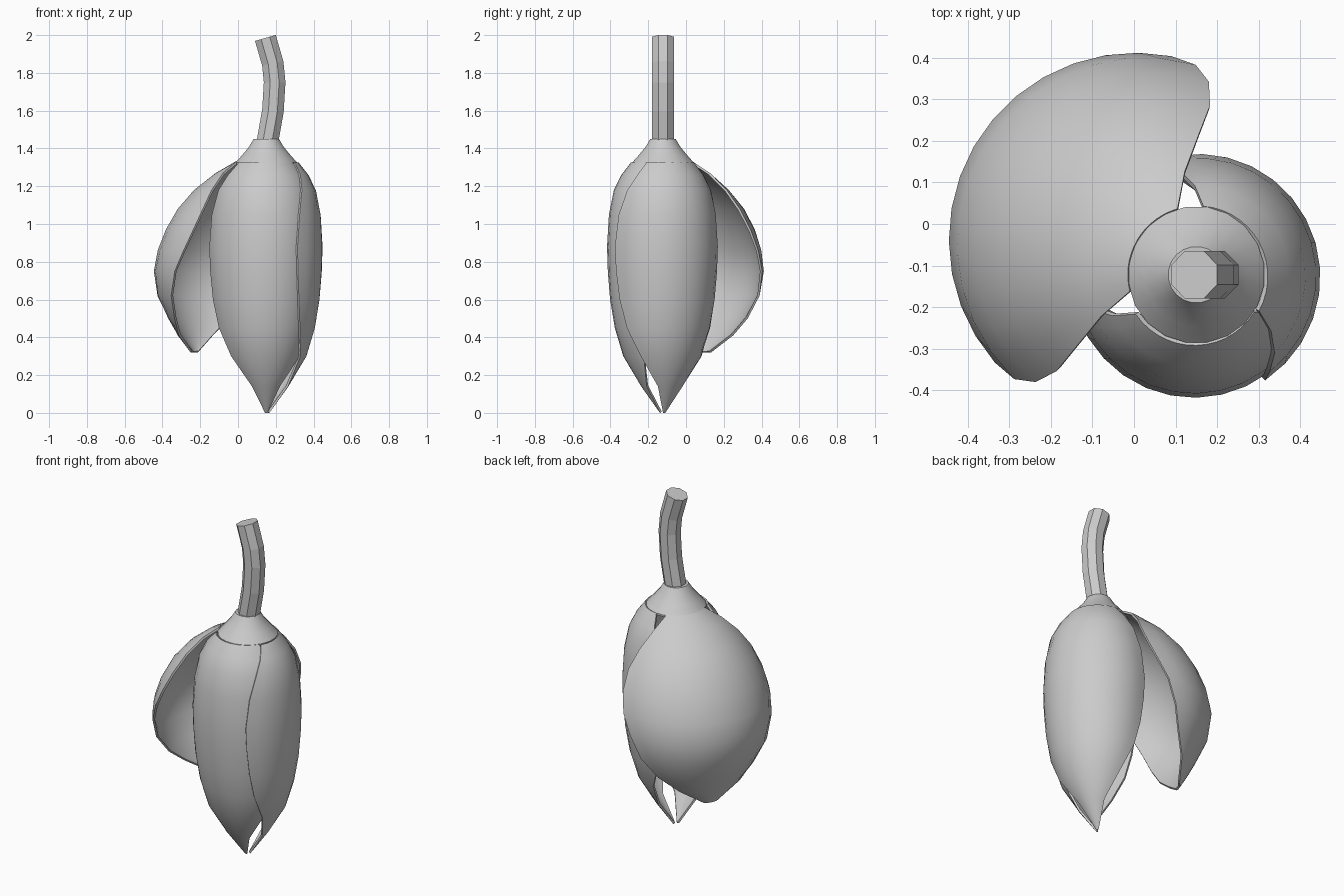
import bpy, bmesh, math
from mathutils import Vector

if "Cube" in bpy.data.objects:
    bpy.data.objects.remove(bpy.data.objects["Cube"])

AXIS = Vector((0.15, -0.122, 0))

grey = bpy.data.materials.new("plain grey")
grey.use_nodes = True
grey.diffuse_color = (0.6, 0.6, 0.6, 1)
grey.node_tree.nodes["Principled BSDF"].inputs["Base Color"].default_value = (0.6, 0.6, 0.6, 1)


def make_object(name, rings, closed, smooth, thickness=0):
    """Skin a list of point rings; closed rings are capped at both ends."""
    bm = bmesh.new()
    rows = [[bm.verts.new(p) for p in ring] for ring in rings]
    n = len(rows[0])
    for low, high in zip(rows, rows[1:]):
        for i in range(n if closed else n - 1):
            j = (i + 1) % n
            bm.faces.new((low[i], low[j], high[j], high[i]))
    if closed:
        bm.faces.new(rows[0][::-1])
        bm.faces.new(rows[-1])
    mesh = bpy.data.meshes.new(name)
    bm.to_mesh(mesh)
    bm.free()
    mesh.materials.append(grey)
    obj = bpy.data.objects.new(name, mesh)
    bpy.context.collection.objects.link(obj)
    bpy.ops.object.select_all(action='DESELECT')
    obj.select_set(True)
    bpy.context.view_layer.objects.active = obj
    if thickness:
        mod = obj.modifiers.new("thickness", 'SOLIDIFY')
        mod.thickness = thickness
        mod.offset = -1
        bpy.ops.object.modifier_apply(modifier=mod.name)
    if smooth:
        bpy.ops.object.shade_smooth_by_angle(angle=math.radians(40))
    return obj


def petal(name, facing, rows, spiral, columns=14):
    """Each row holds height, outward shift, arc radius and half angle."""
    facing = math.radians(facing)
    out = Vector((math.cos(facing), math.sin(facing), 0))
    rings = []
    for z, shift, radius, half in rows:
        ring = []
        for i in range(columns + 1):
            t = 2 * i / columns - 1
            a = facing + math.radians(half) * t
            r = radius * (1 - spiral * t)
            ring.append(AXIS + out * shift + Vector((r * math.cos(a), r * math.sin(a), z)))
        rings.append(ring)
    return make_object(name, rings, False, True, 0.012)


# Closed petals wrap the bud and overlap slightly
closed_rows = [
    (0.0, 0, 0.016, 25), (0.14, 0, 0.115, 40), (0.3, 0, 0.21, 60),
    (0.45, 0, 0.255, 74), (0.6, 0, 0.28, 80), (0.75, 0, 0.292, 83),
    (0.88, 0, 0.296, 84), (1.05, 0, 0.286, 80), (1.18, 0, 0.26, 72),
    (1.26, 0, 0.22, 64), (1.325, 0, 0.17, 57)]
petal("front_petal", 270, closed_rows, 0.025)
petal("left_petal", 27, closed_rows, 0.025)

# Open petal is wider and swings away from the bud
open_rows = [
    (0.32, 0.36, 0.09, 26), (0.41, 0.23, 0.27, 42), (0.5, 0.19, 0.355, 55),
    (0.62, 0.175, 0.425, 64), (0.75, 0.168, 0.45, 71), (0.86, 0.145, 0.45, 76),
    (0.97, 0.125, 0.425, 79), (1.08, 0.11, 0.375, 80), (1.18, 0.09, 0.305, 76),
    (1.27, 0.05, 0.225, 64), (1.33, 0, 0.165, 44)]
petal("open_petal", 150, open_rows, 0)


def circle(centre, radius, sides, side, ahead):
    step = math.tau / sides
    return [centre + radius * (math.cos((i + 0.5) * step) * side
                               + math.sin((i + 0.5) * step) * ahead) for i in range(sides)]


X, Y, Z = Vector((1, 0, 0)), Vector((0, 1, 0)), Vector((0, 0, 1))

# Flared cap joining petals to stem
cap_profile = [(1.315, 0.165), (1.325, 0.165), (1.37, 0.125), (1.41, 0.092), (1.45, 0.068)]
make_object("flower_cap", [circle(AXIS + Z * z, r, 20, X, Y) for z, r in cap_profile], True, True)

# Faceted bent stem
path = [Vector((x, AXIS.y, z)) for x, z in
        [(0.155, 1.43), (0.185, 1.6), (0.194, 1.75), (0.184, 1.85), (0.145, 1.985)]]
rings = []
for i, p in enumerate(path):
    along = (path[min(i + 1, len(path) - 1)] - path[max(i - 1, 0)]).normalized()
    rings.append(circle(p, 0.062, 8, Y.cross(along), Y))
make_object("stem", rings, True, False)
